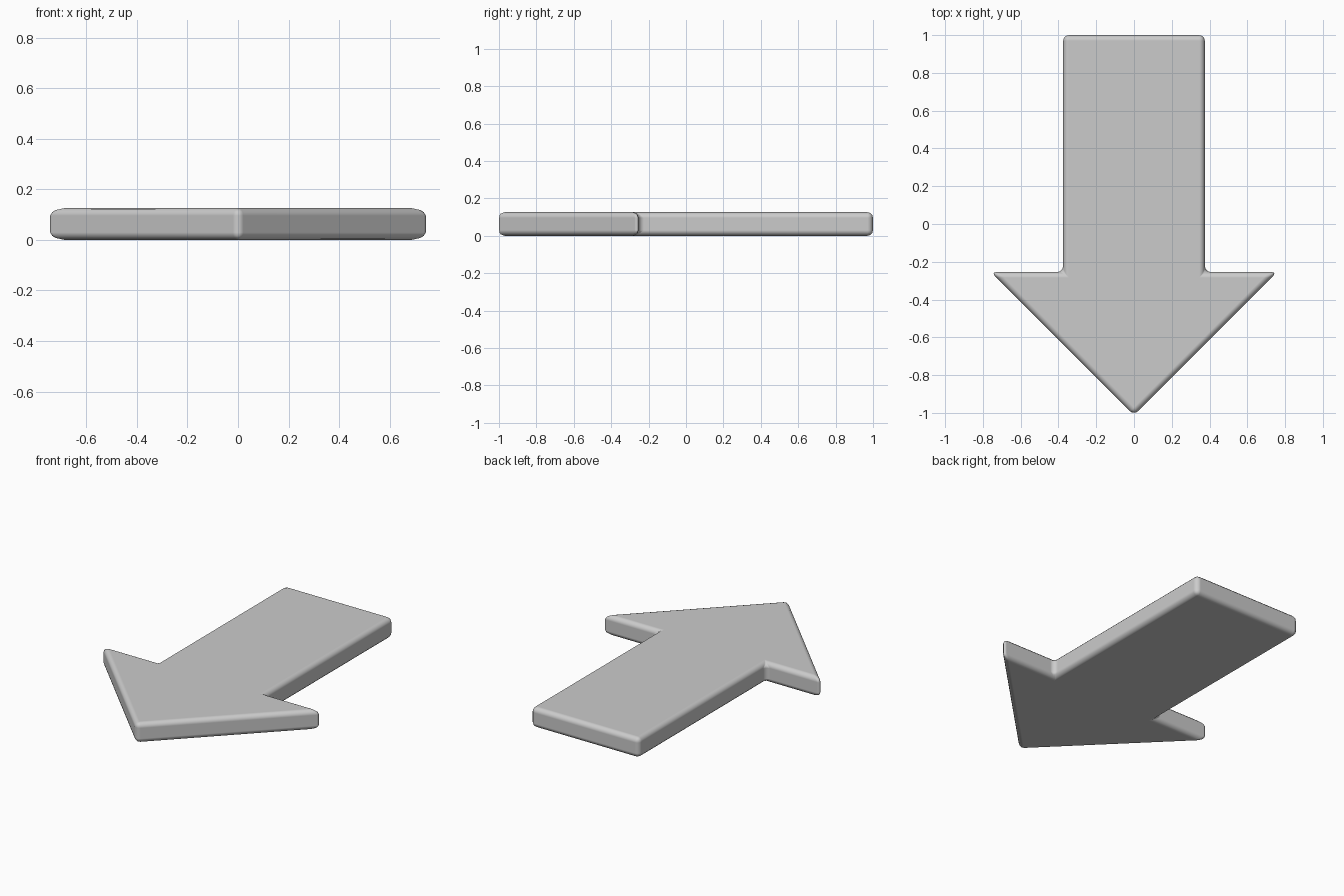
import bpy, bmesh

if "Cube" in bpy.data.objects:
    bpy.data.objects.remove(bpy.data.objects["Cube"])

HEIGHT = 0.126
BEVEL = 0.03

# Arrow outline: right half from the point to the tail, then mirrored
right = [(0.7585, -0.254), (0.375, -0.254), (0.375, 1.0)]
outline = [(0, -1.0125)] + right + [(-x, y) for x, y in reversed(right)]

# Extrude the outline into a slab
bm = bmesh.new()
face = bm.faces.new([bm.verts.new((x, y, 0)) for x, y in outline])
ext = bmesh.ops.extrude_face_region(bm, geom=[face])
bmesh.ops.translate(bm, vec=(0, 0, HEIGHT),
                    verts=[v for v in ext["geom"] if isinstance(v, bmesh.types.BMVert)])
bmesh.ops.recalc_face_normals(bm, faces=bm.faces)
mesh = bpy.data.meshes.new("arrow")
bm.to_mesh(mesh)
bm.free()
arrow = bpy.data.objects.new("arrow", mesh)
bpy.context.collection.objects.link(arrow)

# Rounded edges all round
bevel = arrow.modifiers.new("rounded_edges", "BEVEL")
bevel.width = BEVEL
bevel.segments = 3
bevel.limit_method = "ANGLE"
bevel.harden_normals = True

# Smooth shading
for p in mesh.polygons:
    p.use_smooth = True
